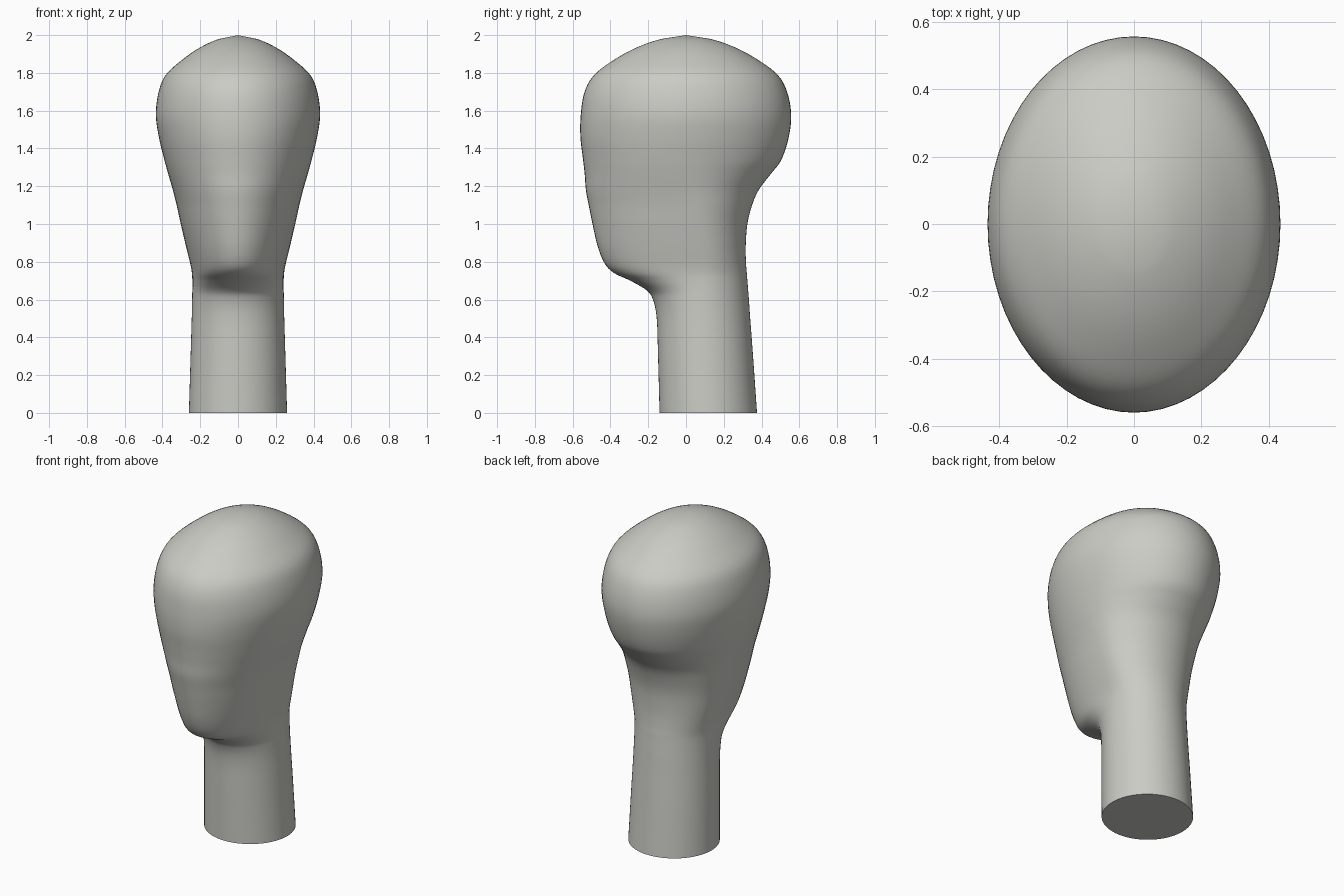
import bpy
import bmesh
from math import cos, sin, pi, radians

if "Cube" in bpy.data.objects:
    bpy.data.objects.remove(bpy.data.objects["Cube"])

SEGMENTS = 64
STEPS = 5

# Cross-sections from neck to crown: height, front y, back y, half width, widest y
SECTIONS = [
    (0, -.14, .376, .26, .118),
    (.3, -.148, .355, .251, .105),
    (.5, -.155, .34, .245, .095),
    (.6, -.175, .333, .243, .09),
    (.65, -.21, .329, .242, .09),
    (.7, -.295, .325, .242, .09),
    (.74, -.38, .322, .244, .09),
    (.79, -.43, .318, .253, .09),
    (.88, -.467, .316, .275, .08),
    (1.0, -.495, .325, .303, .06),
    (1.1, -.515, .35, .325, .05),
    (1.18, -.53, .385, .345, .03),
    (1.26, -.536, .445, .368, .01),
    (1.34, -.545, .505, .39, 0),
    (1.46, -.559, .544, .419, 0),
    (1.58, -.557, .557, .435, 0),
    (1.7, -.537, .535, .42, 0),
    (1.79, -.485, .485, .382, 0),
    (1.87, -.38, .38, .295, 0),
    (1.935, -.26, .26, .2, 0),
    (1.98, -.13, .13, .1, 0),
]


def blend(a, b, c, d, t):
    """Smooth spline value between b and c."""
    return b + .5 * t * (c - a + t * (2*a - 5*b + 4*c - d + t * (3*(b - c) + d - a)))


def smooth_sections(rows):
    padded = [rows[0]] + rows + [(2.0, 0, 0, 0, 0)]
    for i in range(1, len(padded) - 2):
        for step in range(STEPS):
            yield [blend(*v, step / STEPS) for v in zip(*padded[i - 1:i + 3])]
    yield rows[-1]


def add_ring(bm, section):
    """Egg-shaped ring: separate front and back depths around the widest line."""
    z, front, back, width, middle = section
    ring = []
    for i in range(SEGMENTS):
        angle = 2 * pi * i / SEGMENTS
        s = sin(angle)
        depth = back - middle if s > 0 else middle - front
        ring.append(bm.verts.new((width * cos(angle), middle + depth * s, z)))
    return ring


# Head and neck as one continuous lofted surface
bm = bmesh.new()
rings = [add_ring(bm, s) for s in smooth_sections(SECTIONS)]
for low, high in zip(rings, rings[1:]):
    for i in range(SEGMENTS):
        j = (i + 1) % SEGMENTS
        bm.faces.new((low[i], low[j], high[j], high[i]))

# Crown and flat neck base
crown = bm.verts.new((0, 0, 2))
for i in range(SEGMENTS):
    bm.faces.new((rings[-1][i], rings[-1][(i + 1) % SEGMENTS], crown))
bm.faces.new(rings[0][::-1])
bmesh.ops.recalc_face_normals(bm, faces=bm.faces)

mesh = bpy.data.meshes.new("head_and_neck")
bm.to_mesh(mesh)
bm.free()
head = bpy.data.objects.new("head_and_neck", mesh)
bpy.context.collection.objects.link(head)

# Warm grey clay
clay = bpy.data.materials.new("warm_grey")
clay.use_nodes = True
colour = (.6, .6, .56, 1)
clay.diffuse_color = colour
clay.node_tree.nodes["Principled BSDF"].inputs["Base Color"].default_value = colour
mesh.materials.append(clay)

bpy.ops.object.select_all(action='DESELECT')
head.select_set(True)
bpy.context.view_layer.objects.active = head
bpy.ops.object.shade_smooth_by_angle(angle=radians(40))
